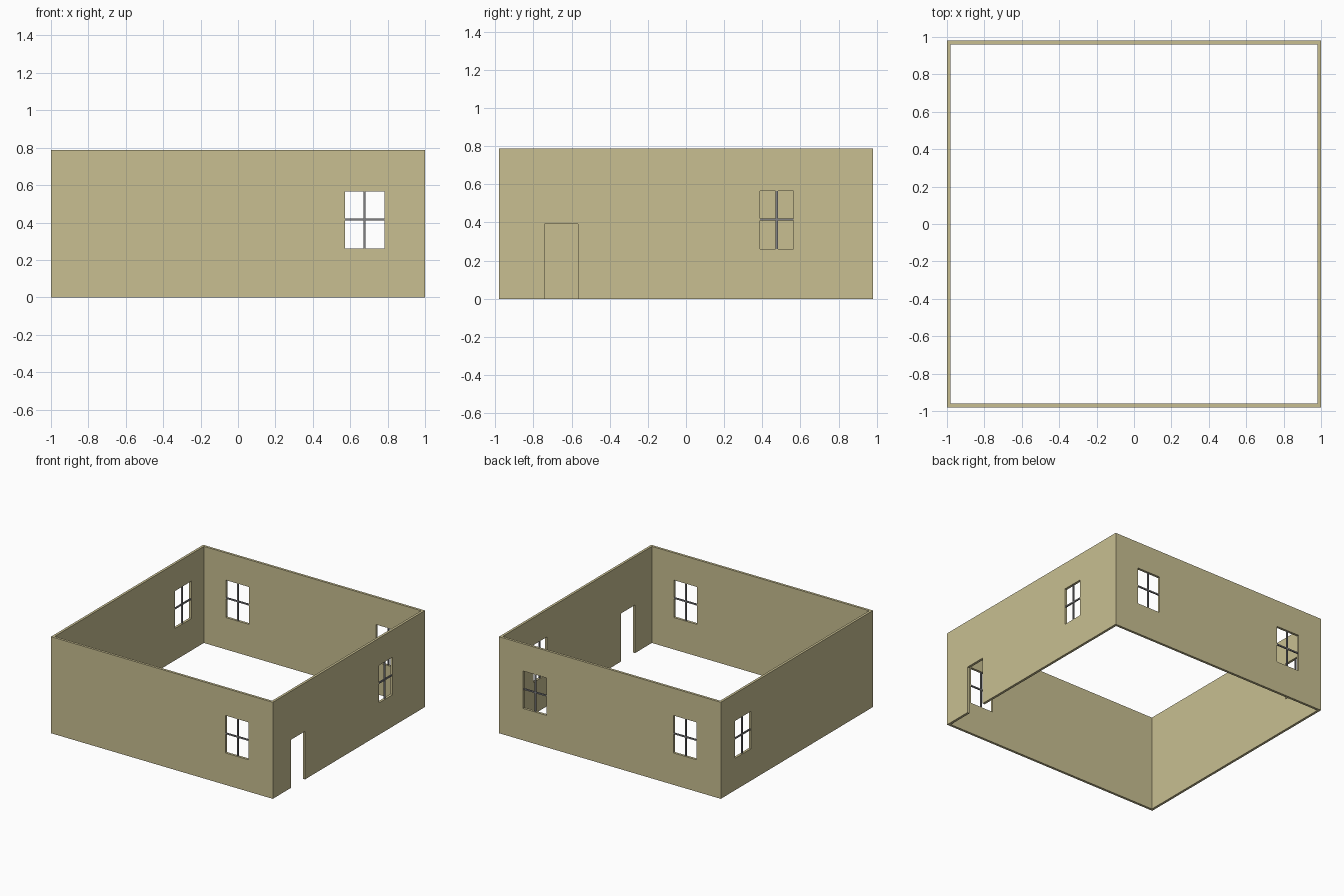
import bpy, bmesh
from mathutils import Matrix, Vector

if "Cube" in bpy.data.objects:
    bpy.data.objects.remove(bpy.data.objects["Cube"])

X, Y, H, T = 1.0, 0.98, 0.787, 0.02     # half sizes, height, wall thickness
Z0, Z1 = 0.26, 0.565                    # window sill and head
BAR = 0.011                             # glazing bar width


def material(name, rgb):
    m = bpy.data.materials.new(name)
    m.diffuse_color = (*rgb, 1)
    m.use_nodes = True
    m.node_tree.nodes["Principled BSDF"].inputs["Base Color"].default_value = m.diffuse_color
    return m


wall_mat = material("beige wall", (0.58, 0.52, 0.285))
bar_mat = material("grey bars", (0.22, 0.22, 0.23))


def add_box(bm, lo, hi):
    lo, hi = Vector(lo), Vector(hi)
    mat = Matrix.Translation((lo + hi) / 2) @ Matrix.Diagonal((*(hi - lo), 1))
    bmesh.ops.create_cube(bm, size=1, matrix=mat)


def wall_box(bm, side, a0, a1, z0, z1, depth):
    """Box centred in a wall; a0..a1 runs along the wall."""
    sign = 1 if side in ("back", "right") else -1
    if side in ("front", "back"):
        c = sign * (Y - T / 2)
        add_box(bm, (a0, c - depth / 2, z0), (a1, c + depth / 2, z1))
    else:
        c = sign * (X - T / 2)
        add_box(bm, (c - depth / 2, a0, z0), (c + depth / 2, a1, z1))


def finish(bm, name, mat=None):
    bmesh.ops.recalc_face_normals(bm, faces=bm.faces)
    me = bpy.data.meshes.new(name)
    bm.to_mesh(me)
    bm.free()
    ob = bpy.data.objects.new(name, me)
    bpy.context.collection.objects.link(ob)
    if mat:
        me.materials.append(mat)
    return ob


# Four walls as one open ring
bm = bmesh.new()
rings = []
for x, y in ((X, Y), (X - T, Y - T)):
    for z in (0, H):
        rings.append([bm.verts.new((sx * x, sy * y, z))
                      for sx, sy in ((-1, -1), (1, -1), (1, 1), (-1, 1))])
for a, b in ((0, 1), (1, 3), (3, 2), (2, 0)):
    for i in range(4):
        j = (i + 1) % 4
        bm.faces.new((rings[a][i], rings[a][j], rings[b][j], rings[b][i]))
walls = finish(bm, "walls", wall_mat)

# Window positions along each wall
windows = [("front", 0.572, 0.782), ("back", 0.572, 0.782), ("back", -0.782, -0.572),
           ("right", 0.388, 0.563), ("left", 0.59, 0.80)]

# Openings for windows and door
bm = bmesh.new()
for side, a0, a1 in windows:
    wall_box(bm, side, a0, a1, Z0, Z1, 0.1)
wall_box(bm, "right", -0.743, -0.565, -0.1, 0.392, 0.1)
cutter = finish(bm, "opening_cutter")
cutter.hide_render = True
cutter.hide_set(True)
mod = walls.modifiers.new("openings", "BOOLEAN")
mod.operation = "DIFFERENCE"
mod.solver = "EXACT"
mod.object = cutter
bpy.context.view_layer.objects.active = walls
bpy.ops.object.modifier_apply(modifier=mod.name)
bpy.data.objects.remove(cutter)

# Cross-shaped glazing bars
for n, (side, a0, a1) in enumerate(windows):
    bm = bmesh.new()
    ac, zc = (a0 + a1) / 2, (Z0 + Z1) / 2 + 0.003
    wall_box(bm, side, ac - BAR / 2, ac + BAR / 2, Z0, Z1, 0.01)
    for b0, b1 in ((a0, ac - BAR / 2), (ac + BAR / 2, a1)):
        wall_box(bm, side, b0, b1, zc - BAR / 2, zc + BAR / 2, 0.01)
    finish(bm, f"window_bars_{side}_{n}", bar_mat)
